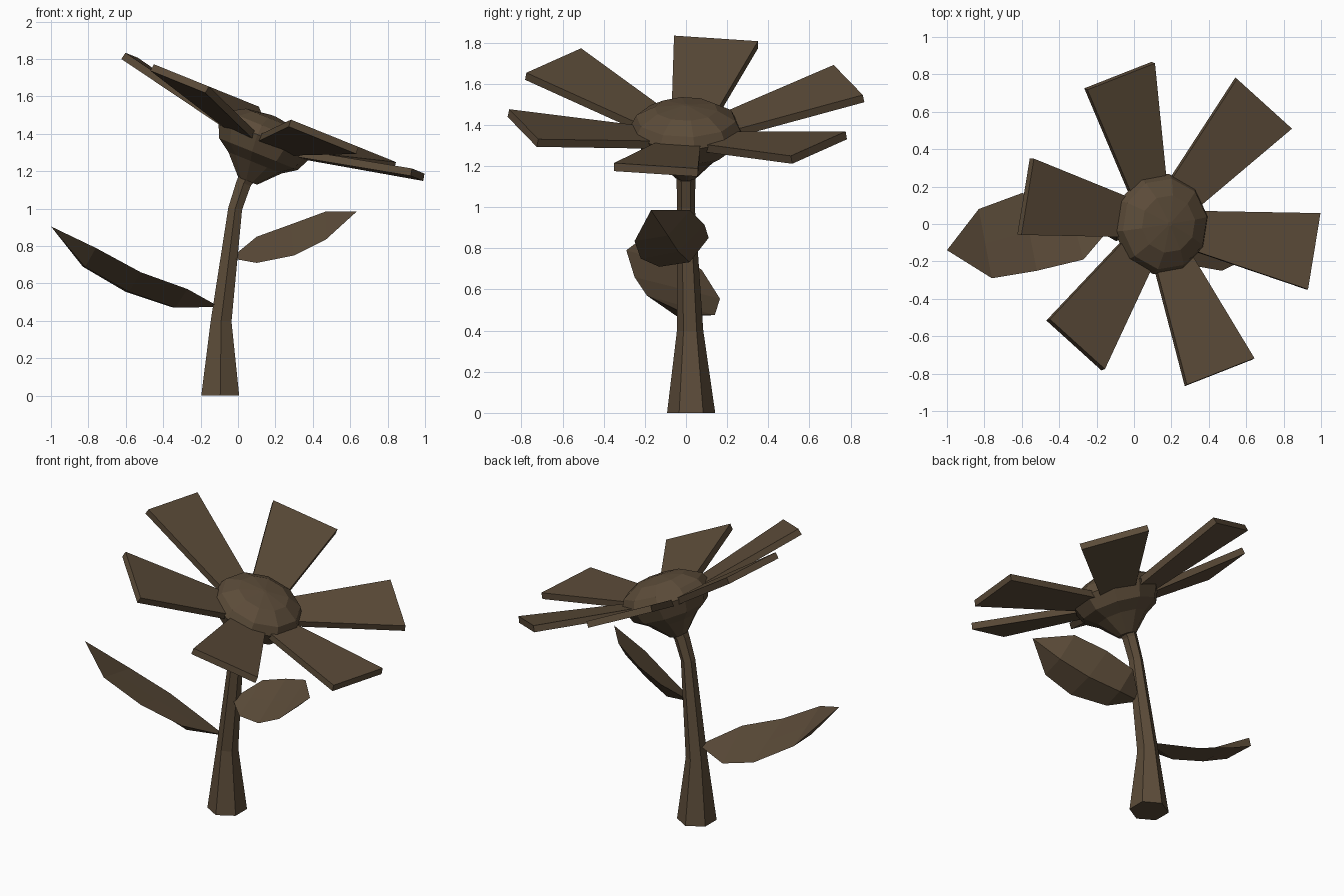
import bpy, bmesh, math
from mathutils import Vector, Matrix

if "Cube" in bpy.data.objects:
    bpy.data.objects.remove(bpy.data.objects["Cube"])

mat = bpy.data.materials.new("dark brown")
mat.diffuse_color = (0.107, 0.072, 0.041, 1)
mat.use_nodes = True
mat.node_tree.nodes["Principled BSDF"].inputs["Base Color"].default_value = mat.diffuse_color

HEAD = Vector((0.145, 0, 1.38))                  # centre of the flower head rim
TILT = Matrix.Rotation(math.radians(22), 3, 'Y')  # head leans towards +x


def finish(name, bm):
    bmesh.ops.recalc_face_normals(bm, faces=bm.faces)
    me = bpy.data.meshes.new(name)
    bm.to_mesh(me)
    bm.free()
    me.materials.append(mat)
    ob = bpy.data.objects.new(name, me)
    bpy.context.collection.objects.link(ob)
    return ob


def loft(name, rings):
    """Skin a list of equal point rings and close both ends."""
    bm = bmesh.new()
    vs = [[bm.verts.new(p) for p in r] for r in rings]
    n = len(vs[0])
    for a, b in zip(vs, vs[1:]):
        for i in range(n):
            j = (i + 1) % n
            bm.faces.new((a[i], a[j], b[j], b[i]))
    bm.faces.new(vs[0])
    bm.faces.new(vs[-1])
    return finish(name, bm)


def ring(centre, r, n, rot, phase=0.0):
    pts = []
    for i in range(n):
        a = phase + 2 * math.pi * i / n
        pts.append(Vector(centre) + rot @ Vector((r * math.cos(a), r * math.sin(a), 0)))
    return pts


# Stem: six-sided, flared foot, bending into the head
stem = [((-0.095, 0.025, 0), 0.117, 0), ((-0.09, 0.02, 0.4), 0.064, 4),
        ((-0.015, 0, 1.0), 0.043, 9), ((0.03, 0, 1.135), 0.046, 20),
        ((0.07, 0, 1.2), 0.06, 22)]
loft("stem", [ring(c, r, 6, Matrix.Rotation(math.radians(t), 3, 'Y'), math.pi / 2)
              for c, r, t in stem])


# Flower head: cup below the rim, faceted dome above
def head(name, profile):
    loft(name, [ring(HEAD + TILT @ Vector((0, 0, h)), r, 10, TILT, 0.15)
                for r, h in profile])


head("flower_cup", [(0.055, -0.25), (0.155, -0.145), (0.23, -0.095), (0.272, 0.0)])
head("flower_centre", [(0.272, 0.0), (0.245, 0.055), (0.155, 0.105), (0.012, 0.125)])

# Petals: six tapered slabs, raised 12 degrees from the head plane
for k in range(6):
    rot = (Matrix.Rotation(math.radians(-10 + 60 * k), 3, 'Z')
           @ Matrix.Rotation(math.radians(-12), 3, 'Y'))
    rings = []
    for r, w in ((0.2, 0.105), (0.862, 0.207)):
        rings.append([HEAD + TILT @ (rot @ Vector((r, y, z)) + Vector((0, 0, -0.058)))
                      for y, z in ((-w, -0.02), (w, -0.02), (w, 0.02), (-w, 0.02))])
    loft(f"petal_{k + 1}", rings)


# Leaves: paired edge points with a keel below and a shallow ridge above
def leaf(name, base, rows, tip):
    base, tip = Vector(base), Vector(tip)
    rows = [(Vector(a), Vector(b)) for a, b in rows]
    bm = bmesh.new()
    b0, t0 = bm.verts.new(base), bm.verts.new(tip)
    rings = []
    for a, b in rows:
        n = (tip - base).cross(b - a).normalized()
        if n.z < 0:
            n = -n
        m = (a + b) / 2
        rings.append([bm.verts.new(p) for p in (a, m - n * 0.06, b, m + n * 0.0)])
    for i in range(4):
        j = (i + 1) % 4
        bm.faces.new((b0, rings[0][j], rings[0][i]))
        for p, q in zip(rings, rings[1:]):
            bm.faces.new((p[i], p[j], q[j], q[i]))
        bm.faces.new((t0, rings[-1][i], rings[-1][j]))
    finish(name, bm)


leaf("left_leaf", (-0.1, 0.01, 0.475),
     [((-0.27, -0.19, 0.57), (-0.36, 0.14, 0.475)),
      ((-0.52, -0.25, 0.66), (-0.60, 0.165, 0.555)),
      ((-0.76, -0.29, 0.79), (-0.83, 0.08, 0.69))], (-1.0, -0.14, 0.905))
leaf("right_leaf", (-0.04, 0.0, 0.735),
     [((0.10, -0.13, 0.71), (0.10, 0.11, 0.85)),
      ((0.30, -0.22, 0.75), (0.28, 0.09, 0.915)),
      ((0.47, -0.25, 0.835), (0.47, 0.02, 0.985))], (0.635, -0.17, 0.985))
